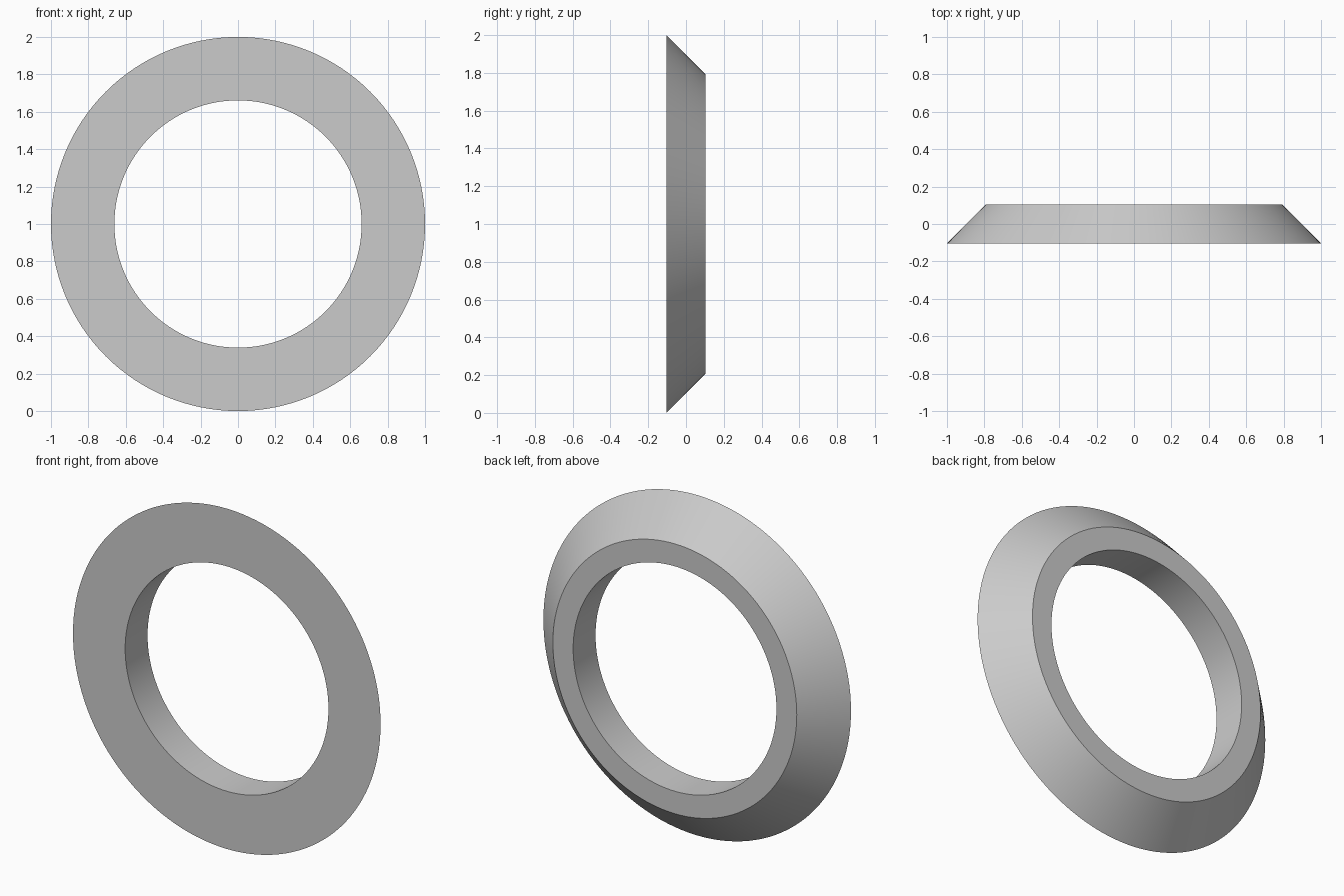
import bpy
import bmesh
import math

cube = bpy.data.objects.get("Cube")
if cube:
    bpy.data.objects.remove(cube, do_unlink=True)

SEGMENTS = 128
OUTER, BACK_OUTER, INNER = 1.0, 0.793, 0.661
HALF_DEPTH = 0.104

# Plain grey material
grey = bpy.data.materials.new("light grey")
grey.use_nodes = True
colour = (0.6, 0.6, 0.6, 1)
grey.diffuse_color = colour
grey.node_tree.nodes["Principled BSDF"].inputs["Base Color"].default_value = colour

# Ring cross-section (radius, y): wide flat front, bevelled rim, narrow back, straight bore
profile = [(OUTER, -HALF_DEPTH), (BACK_OUTER, HALF_DEPTH),
           (INNER, HALF_DEPTH), (INNER, -HALF_DEPTH)]

# Sweep the section around the y axis
bm = bmesh.new()
loops = []
for i in range(SEGMENTS):
    a = math.tau * i / SEGMENTS
    loops.append([bm.verts.new((r * math.sin(a), y, r * math.cos(a))) for r, y in profile])
for i, loop in enumerate(loops):
    following = loops[(i + 1) % SEGMENTS]
    for j in range(len(profile)):
        k = (j + 1) % len(profile)
        bm.faces.new((loop[j], loop[k], following[k], following[j]))
bmesh.ops.recalc_face_normals(bm, faces=bm.faces)

mesh = bpy.data.meshes.new("bevelled_ring")
bm.to_mesh(mesh)
bm.free()
mesh.materials.append(grey)
ring = bpy.data.objects.new("bevelled_ring", mesh)
ring.location.z = OUTER
bpy.context.collection.objects.link(ring)

# Smooth around the ring, crisp at the section corners
bpy.ops.object.select_all(action="DESELECT")
ring.select_set(True)
bpy.context.view_layer.objects.active = ring
bpy.ops.object.shade_smooth_by_angle(angle=math.radians(30))
